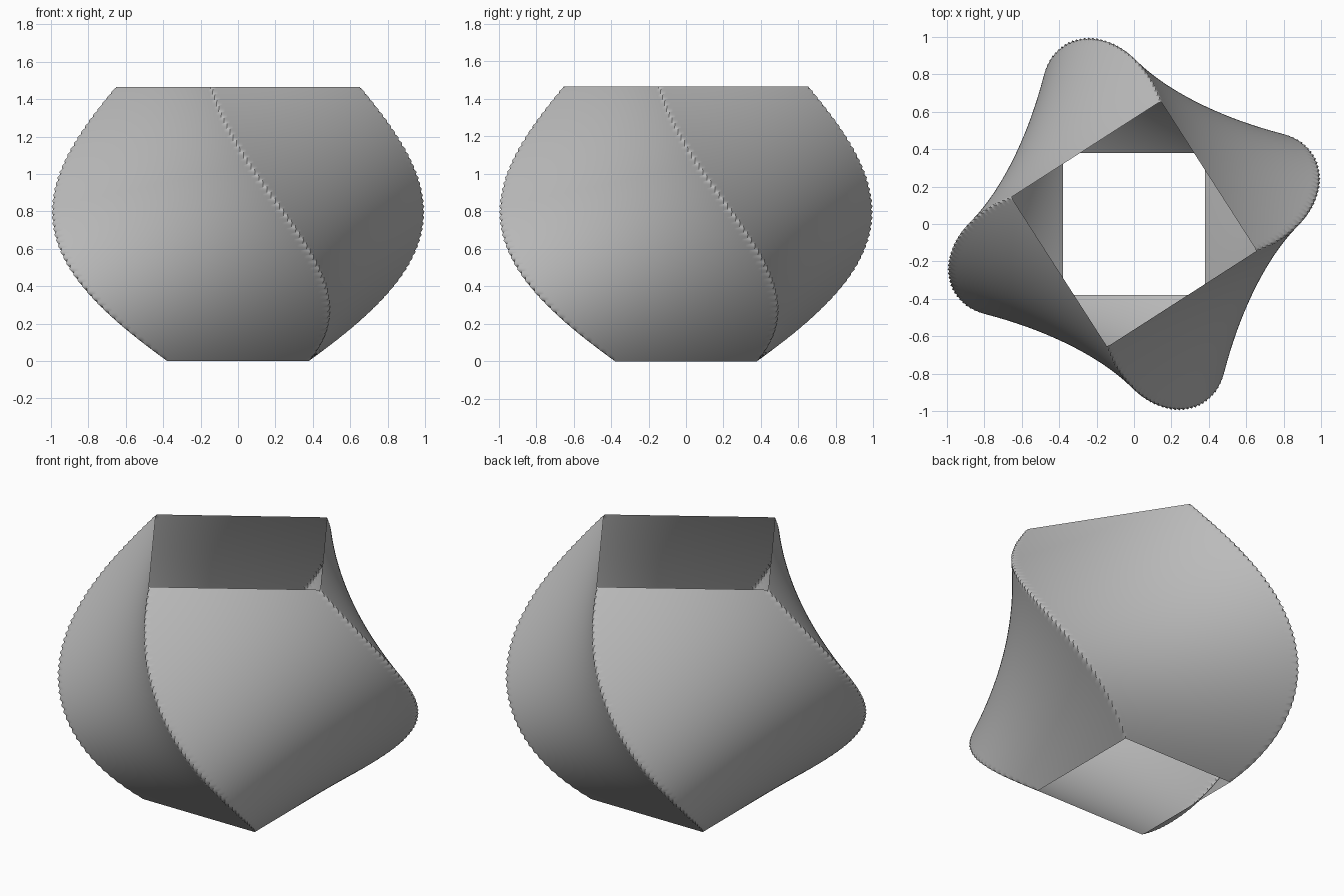
import bpy, bmesh, math

HEIGHT = 1.465
SIDES = 300      # fixed angular samples, so the twisting corners get fine teeth
ROWS = 200
TWIST = 1.0      # radians, clockwise going up


def corner_radius(t):
    """Distance from the axis to the square's corner at height fraction t."""
    return 0.535 + 2.347 * t - 3.177 * t ** 2 + 0.967 * t ** 3


def square_radius(angle, corner):
    """Polar radius of a square with the given corner distance."""
    half = corner / math.sqrt(2)
    return half / max(abs(math.cos(angle)), abs(math.sin(angle)))


# Remove the default cube
cube = bpy.data.objects.get("Cube")
if cube:
    bpy.data.objects.remove(cube, do_unlink=True)

# Plain grey material
grey = bpy.data.materials.new("plain_grey")
grey.use_nodes = True
color = (0.5, 0.5, 0.5, 1)
grey.diffuse_color = color
grey.node_tree.nodes["Principled BSDF"].inputs["Base Color"].default_value = color

# Open twisted square shell, lofted ring by ring
bm = bmesh.new()
rings = []
for row in range(ROWS + 1):
    t = row / ROWS
    ring = []
    for i in range(SIDES):
        a = 2 * math.pi * (i + 0.5) / SIDES
        r = square_radius(a + TWIST * t, corner_radius(t))
        ring.append(bm.verts.new((r * math.cos(a), r * math.sin(a), HEIGHT * t)))
    rings.append(ring)

for low, high in zip(rings, rings[1:]):
    for i in range(SIDES):
        j = (i + 1) % SIDES
        bm.faces.new((low[i], low[j], high[j], high[i]))

mesh = bpy.data.meshes.new("twisted_vase_shell")
bm.to_mesh(mesh)
bm.free()
mesh.materials.append(grey)
shell = bpy.data.objects.new("twisted_vase_shell", mesh)
bpy.context.collection.objects.link(shell)

# Smooth walls with crisp corners
bpy.ops.object.select_all(action="DESELECT")
shell.select_set(True)
bpy.context.view_layer.objects.active = shell
bpy.ops.object.shade_smooth_by_angle(angle=math.radians(30))
